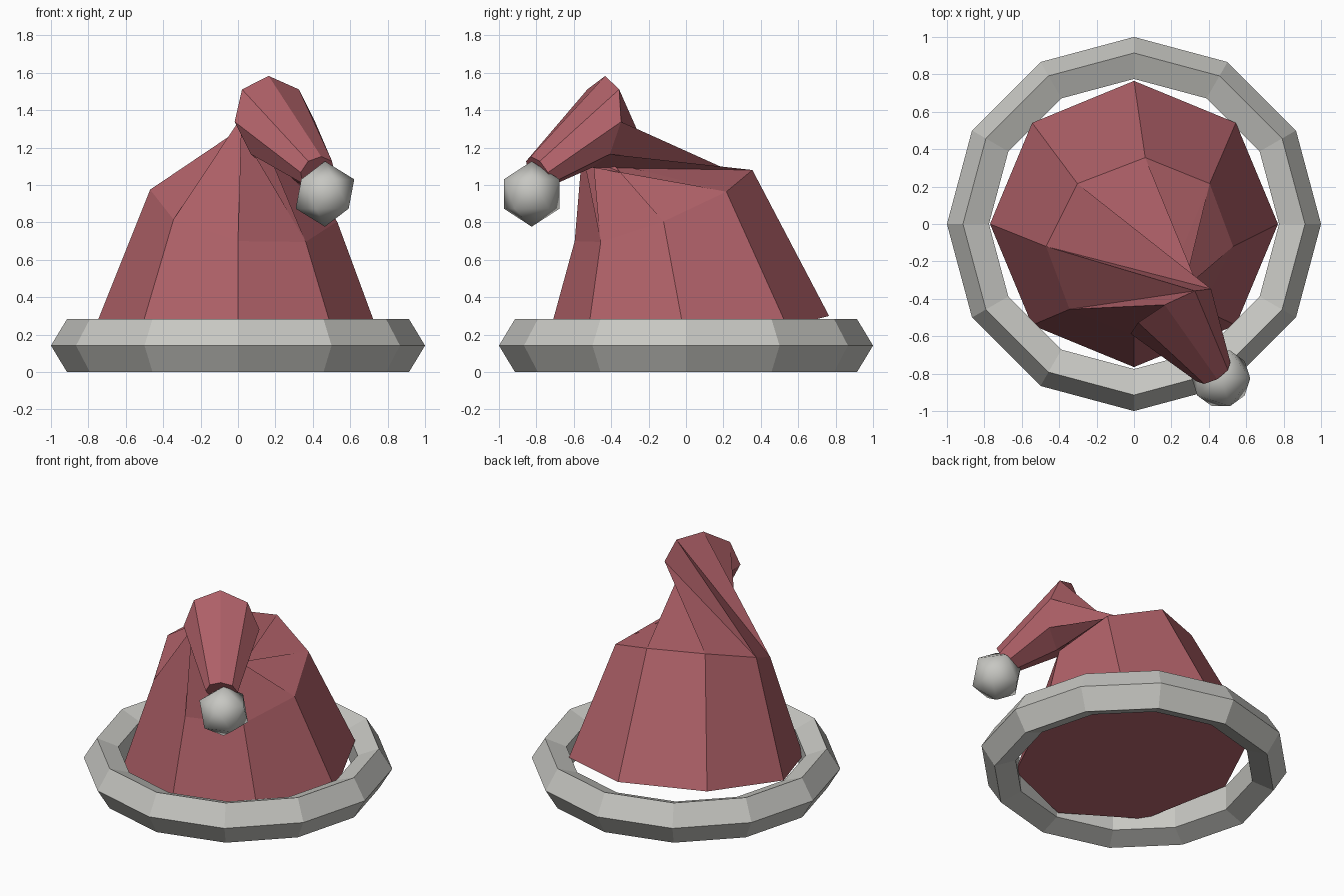
import bpy, bmesh, math
from mathutils import Vector

cube = bpy.data.objects.get("Cube")
if cube:
    bpy.data.objects.remove(cube, do_unlink=True)


def material(name, rgb):
    m = bpy.data.materials.new(name)
    m.use_nodes = True
    m.diffuse_color = (*rgb, 1)
    m.node_tree.nodes["Principled BSDF"].inputs["Base Color"].default_value = (*rgb, 1)
    return m


red = material("muted red cloth", (0.435, 0.12, 0.14))
grey = material("pale grey trim", (0.57, 0.57, 0.54))


def add_object(name, bm, mat):
    mesh = bpy.data.meshes.new(name)
    bm.to_mesh(mesh)
    bm.free()
    mesh.materials.append(mat)
    obj = bpy.data.objects.new(name, mesh)
    bpy.context.collection.objects.link(obj)
    return obj


def bridge(bm, a, b, creased=False):
    """Join two rings with quads, or with triangles where the cloth twists."""
    n = len(a)
    for i in range(n):
        j = (i + 1) % n
        if creased:
            bm.faces.new((a[i], a[j], b[i]))
            bm.faces.new((a[j], b[j], b[i]))
        else:
            bm.faces.new((a[i], a[j], b[j], b[i]))


# Brim: twelve-sided torus with a five-sided section, slightly stretched in z
bm = bmesh.new()
rings = []
for i in range(12):
    a = math.tau * i / 12
    ring = []
    for k in range(5):
        t = math.tau * k / 5
        r = 0.876 + 0.124 * math.cos(t)
        ring.append(bm.verts.new((r * math.cos(a), r * math.sin(a), 0.1415 + 0.149 * math.sin(t))))
    rings.append(ring)
for i in range(12):
    bridge(bm, rings[i], rings[(i + 1) % 12])
bmesh.ops.recalc_face_normals(bm, faces=bm.faces)
add_object("brim", bm, grey)

# Crown: octagon sections (centre, u axis, v axis, start angle) that lean, twist and fold over
sections = [
    ((0, 0, 0.19), (0.77, 0, -0.035), (0, 0.765, 0.11), 0),
    ((0.03, -0.12, 0.89), (0.5, 0, -0.085), (0.03, 0.475, 0.19), 0),
    ((0.197, -0.467, 1.338), (0.215, 0.12, 0), (-0.033, 0.035, 0.245), 225),
    ((0.425, -0.79, 1.067), (0.09, 0.052, 0), (0.02, -0.04, 0.085), 225),
]
bm = bmesh.new()
rings = []
for centre, u, v, start in sections:
    ring = []
    for k in range(8):
        t = math.radians(start + 45 * k)
        ring.append(bm.verts.new(Vector(centre) + Vector(u) * math.cos(t) + Vector(v) * math.sin(t)))
    rings.append(ring)
for i in range(3):
    bridge(bm, rings[i], rings[i + 1], creased=(i == 1))
bm.faces.new(rings[0][::-1])
bm.faces.new(rings[-1])
add_object("crown", bm, red)

# Pompom: coarse smooth ball hanging from the tip
bm = bmesh.new()
bmesh.ops.create_icosphere(bm, subdivisions=1, radius=0.175)
for f in bm.faces:
    f.smooth = True
pompom = add_object("pompom", bm, grey)
pompom.location = (0.465, -0.825, 0.952)
